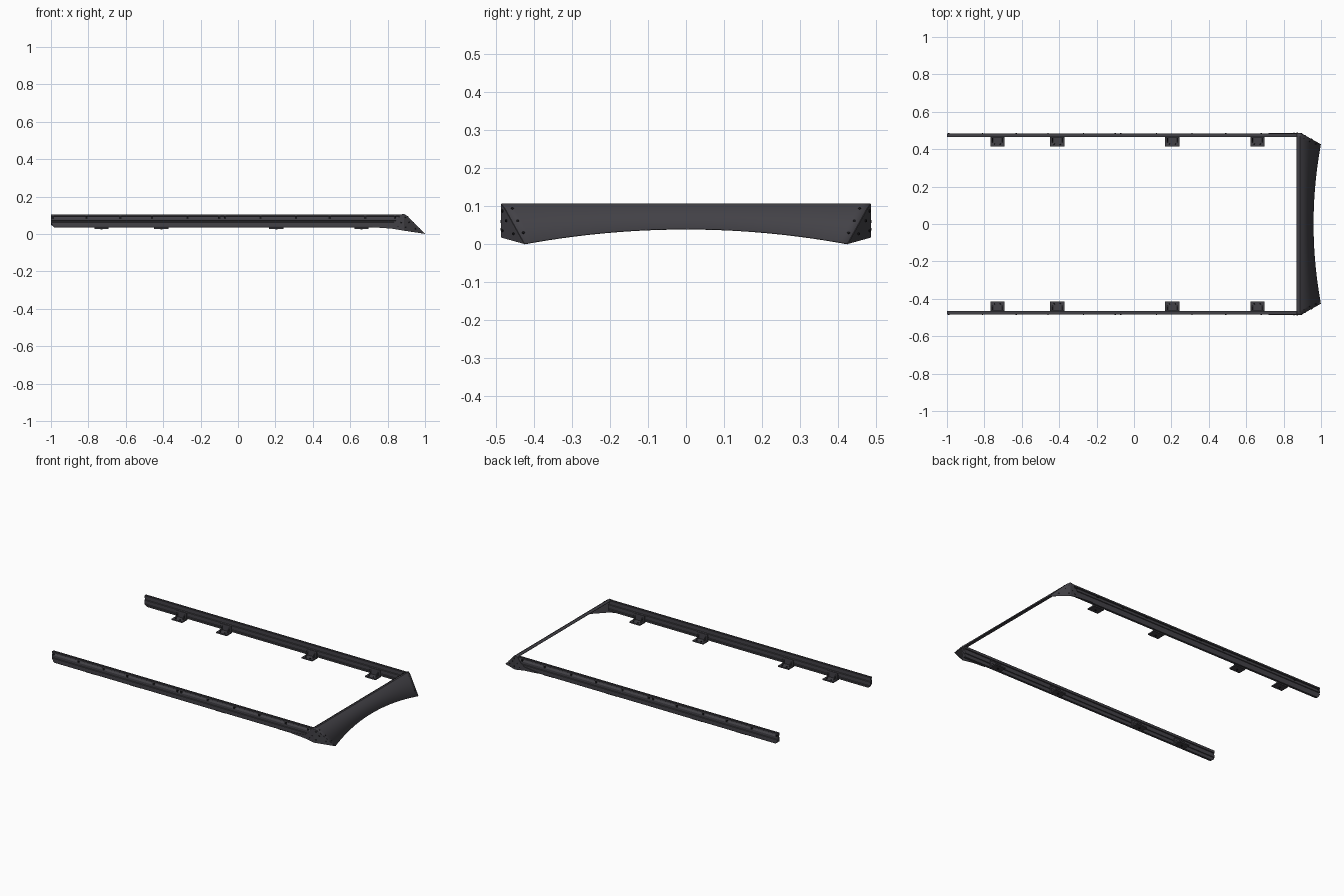
import bpy, bmesh, math
from mathutils import Vector, Matrix

if "Cube" in bpy.data.objects:
    bpy.data.objects.remove(bpy.data.objects["Cube"])

dark = bpy.data.materials.new("dark_metal")
dark.diffuse_color = (0.055, 0.053, 0.062, 1)
dark.use_nodes = True
dark.node_tree.nodes["Principled BSDF"].inputs["Base Color"].default_value = dark.diffuse_color
black = bpy.data.materials.new("black_bolts")
black.diffuse_color = (0.012, 0.012, 0.014, 1)
black.use_nodes = True
black.node_tree.nodes["Principled BSDF"].inputs["Base Color"].default_value = black.diffuse_color


def finish(name, bm, mat=dark, mirror=True, thickness=0, smooth=False):
    bmesh.ops.recalc_face_normals(bm, faces=bm.faces)
    me = bpy.data.meshes.new(name)
    bm.to_mesh(me)
    bm.free()
    ob = bpy.data.objects.new(name, me)
    bpy.context.collection.objects.link(ob)
    me.materials.append(mat)
    if thickness:
        m = ob.modifiers.new("thickness", 'SOLIDIFY')
        m.thickness = thickness
        m.offset = 0
    if mirror:
        m = ob.modifiers.new("mirror", 'MIRROR')
        m.use_axis = (False, True, False)
        m.use_mirror_merge = False
    if smooth:
        bpy.ops.object.select_all(action='DESELECT')
        ob.select_set(True)
        bpy.context.view_layer.objects.active = ob
        bpy.ops.object.shade_smooth_by_angle(angle=math.radians(30))
    return ob


def prism(bm, ring_a, ring_b):
    a = [bm.verts.new(p) for p in ring_a]
    b = [bm.verts.new(p) for p in ring_b]
    n = len(a)
    bm.faces.new(a)
    bm.faces.new(b[::-1])
    for i in range(n):
        j = (i + 1) % n
        bm.faces.new((a[i], b[i], b[j], a[j]))


def box(bm, lo, hi):
    (x0, y0, z0), (x1, y1, z1) = lo, hi
    ring = [(x0, y0), (x1, y0), (x1, y1), (x0, y1)]
    prism(bm, [(x, y, z0) for x, y in ring], [(x, y, z1) for x, y in ring])


def bolt(bm, pos, normal, r=0.004, h=0.005):
    rot = Vector((0, 0, 1)).rotation_difference(Vector(normal)).to_matrix().to_4x4()
    bmesh.ops.create_cone(bm, cap_ends=True, segments=12, radius1=r, radius2=r * 0.85,
                          depth=h, matrix=Matrix.Translation(pos) @ rot)


# Side rails: slotted extrusion, lower rear corner cut back
profile = [(.468, .035), (.482, .035), (.484, .040), (.484, .062), (.480, .064), (.480, .070),
           (.484, .072), (.484, .082), (.476, .094), (.484, .096), (.484, .105), (.479, .105),
           (.479, .099), (.473, .099), (.473, .105), (.466, .105), (.466, .090), (.471, .088),
           (.471, .078), (.466, .076), (.466, .060), (.470, .058), (.470, .050), (.466, .048)]
bm = bmesh.new()
prism(bm, [(-1 + max(0, .05 - z) * 1.2, y, z) for y, z in profile],
      [(.885, y, z) for y, z in profile])
finish("side_rail", bm)

# Bolts along the outer slot of each rail
bm = bmesh.new()
for x in (-.99, -.81, -.63, -.46, -.27, -.10, -.07, .12, .31, .49, .68, .84):
    box(bm, (x - .006, .474, .081), (x + .006, .4845, .097))
    bolt(bm, (x, .4845, .089), (0, 1, 0))
finish("rail_bolts", bm, black)

# Mounting brackets: upright plate, narrow web and wide foot
bm = bmesh.new()
for x in (-.73, -.41, .205, .66):
    box(bm, (x - .038, .460, .036), (x + .038, .467, .075))
    box(bm, (x - .038, .415, .028), (x + .038, .472, .036))
    for dx in (-.028, .024):
        prism(bm, [(x + dx, .462, .036), (x + dx, .462, .065), (x + dx, .435, .036)],
              [(x + dx + .004, .462, .036), (x + dx + .004, .462, .065), (x + dx + .004, .435, .036)])
finish("mounting_bracket", bm)

bm = bmesh.new()
for x in (-.73, -.41, .205, .66):
    for dx in (-.016, .016):
        bolt(bm, (x + dx, .426, .038), (0, 0, 1))
    bolt(bm, (x, .44, .026), (0, 0, 1), r=.006)
finish("bracket_bolts", bm, black)

# Wind deflector panel: folded top lip and arched lower edge
bm = bmesh.new()
cols, rows = 40, []
for k, (x, z, half) in enumerate([(.869, .103, .486), (.888, .106, .486), (.905, .095, .477), (0, 0, .425)]):
    row = []
    for i in range(cols + 1):
        u = 2 * i / cols - 1
        if k == 3:
            z = .001 + .039 * (1 - u * u)
            x = .999 - z
        row.append(bm.verts.new((x, half * u, z)))
    rows.append(row)
for r0, r1 in zip(rows, rows[1:]):
    for i in range(cols):
        bm.faces.new((r0[i], r0[i + 1], r1[i + 1], r1[i]))
finish("deflector_panel", bm, mirror=False, thickness=.003, smooth=True)

# Corner wings: angled cheek and tapering plate along the rail
bm = bmesh.new()
top, bottom = bm.verts.new((.888, .486, .106)), bm.verts.new((.888, .486, .018))
cheek = [top, bm.verts.new((.905, .477, .095)), bm.verts.new((.999, .425, .001)), bottom]
bm.faces.new(cheek)
plate = [(.82, .029), (.72, .036), (.72, .041), (.82, .052), (.85, .075), (.869, .103)]
bm.faces.new([top, bottom] + [bm.verts.new((x, .486, z)) for x, z in plate])
finish("corner_wing", bm, thickness=.003)

# Bolts on the panel corners, cheeks and plates
bm = bmesh.new()
for y, z in ((.457, .094), (.443, .062), (.428, .030)):
    bolt(bm, (1.001 - z, y, z), (1, 0, 1))
for x, z in ((.897, .088), (.915, .062), (.950, .028), (.897, .036)):
    bolt(bm, (x, .488 - (x - .888) * .545, z), (.48, .87, 0))
for x, z in ((.872, .060), (.855, .040)):
    bolt(bm, (x, .487, z), (0, 1, 0), h=.003)
finish("corner_bolts", bm, black)
